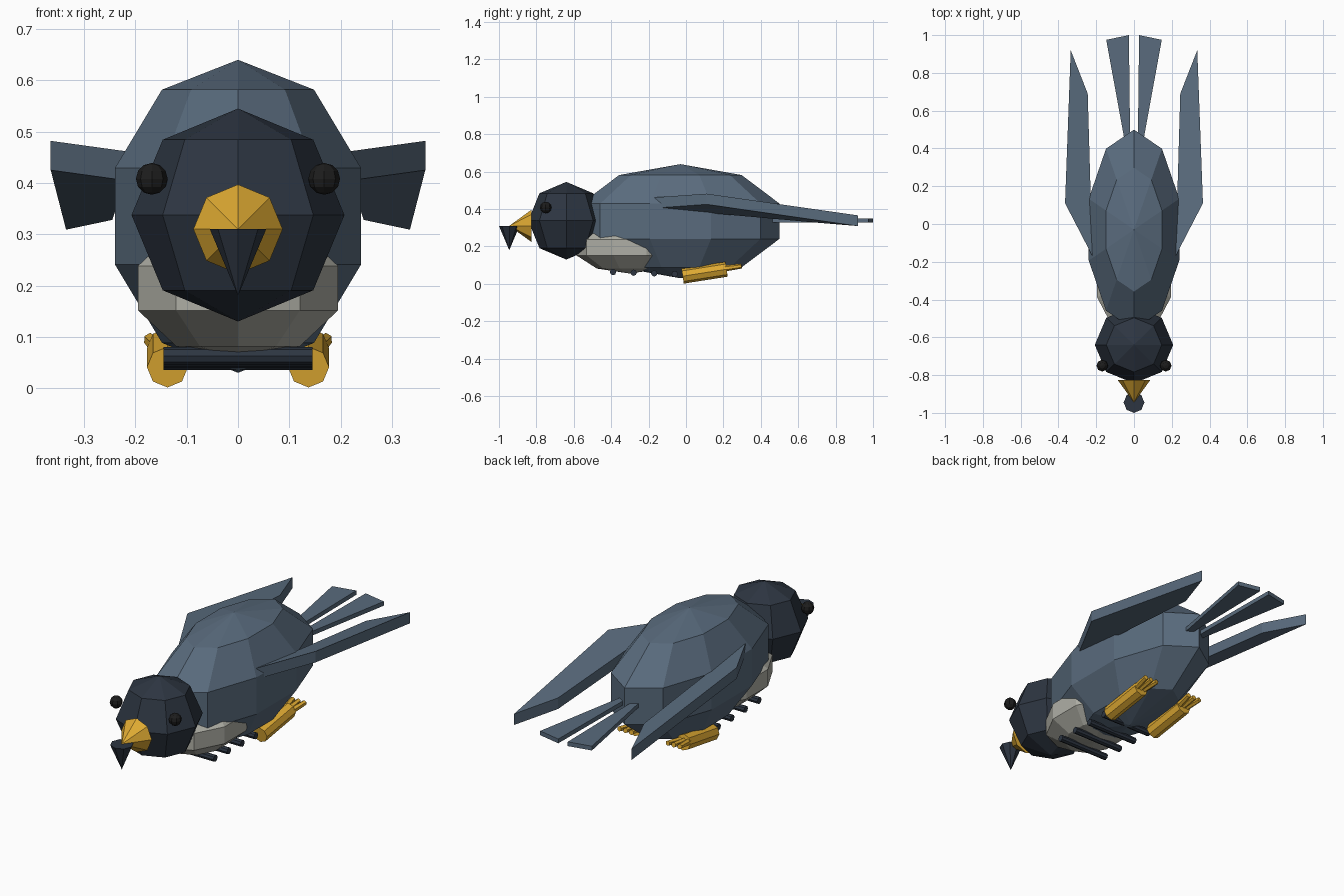
import bpy, bmesh
from mathutils import Vector, Matrix

if "Cube" in bpy.data.objects:
    bpy.data.objects.remove(bpy.data.objects["Cube"])


def material(name, rgb):
    m = bpy.data.materials.new(name)
    m.diffuse_color = (*rgb, 1)
    m.use_nodes = True
    m.node_tree.nodes["Principled BSDF"].inputs["Base Color"].default_value = m.diffuse_color
    return m


SLATE = material("slate", (0.10, 0.147, 0.205))
DARK = material("dark_slate", (0.026, 0.036, 0.053))
CREAM = material("cream", (0.43, 0.43, 0.38))
GOLD = material("gold", (0.73, 0.40, 0.032))
BLACK = material("black", (0.012, 0.012, 0.012))


def finish(name, bm, mat):
    bmesh.ops.recalc_face_normals(bm, faces=bm.faces)
    me = bpy.data.meshes.new(name)
    bm.to_mesh(me)
    bm.free()
    me.materials.append(mat)
    ob = bpy.data.objects.new(name, me)
    bpy.context.collection.objects.link(ob)
    return ob


def ball(name, centre, radii, segs, rings, mat):
    bm = bmesh.new()
    m = Matrix.Translation(centre) @ Matrix.Diagonal((*radii, 1))
    bmesh.ops.create_uvsphere(bm, u_segments=segs, v_segments=rings, radius=1, matrix=m)
    return finish(name, bm, mat)


def rod(name, a, b, r1, r2, mat, segs=8):
    a, b = Vector(a), Vector(b)
    d = b - a
    m = Matrix.Translation((a + b) / 2) @ d.to_track_quat('Z', 'Y').to_matrix().to_4x4()
    bm = bmesh.new()
    bmesh.ops.create_cone(bm, cap_ends=True, segments=segs, radius1=r1, radius2=r2,
                          depth=d.length, matrix=m)
    return finish(name, bm, mat)


def slab(name, points, thick, side, mat):
    # outline extruded straight down
    bm = bmesh.new()
    top = [bm.verts.new((x * side, y, z)) for x, y, z in points]
    low = [bm.verts.new((x * side, y, z - thick)) for x, y, z in points]
    bm.faces.new(top)
    bm.faces.new(low[::-1])
    n = len(points)
    for i in range(n):
        j = (i + 1) % n
        bm.faces.new((top[i], low[i], low[j], top[j]))
    return finish(name, bm, mat)


# body, breast and head
ball("body", (0, -0.03, 0.335), (0.265, 0.557, 0.305), 10, 5, SLATE)
ball("breast", (0, -0.30, 0.195), (0.2157, 0.30, 0.14), 10, 5, CREAM)
ball("head", (0, -0.64, 0.3375), (0.2075, 0.203, 0.2075), 8, 4, DARK)

# beak with hooked tip
rod("beak", (0, -0.825, 0.31), (0, -0.945, 0.31), 0.087, 0, GOLD)
rod("beak_hook", (0, -0.945, 0.31), (0, -0.945, 0.18), 0.055, 0, DARK)

# breast bars
for i in range(4):
    y, z = -0.39 + 0.11 * i, 0.063 - 0.0035 * i
    rod(f"breast_bar_{i}", (-0.145, y, z), (0.145, y, z), 0.017, 0.017, DARK)

for side, tag in ((-1, "left"), (1, "right")):
    ball(f"eye_{tag}", (0.168 * side, -0.75, 0.408), (0.031,) * 3, 8, 6, BLACK)

    # folded wing
    slab(f"wing_{tag}", [(0.22, -0.17, 0.462), (0.365, 0.11, 0.482),
                         (0.335, 0.92, 0.366), (0.245, 0.69, 0.385)], 0.057, side, SLATE)

    # tail feather
    slab(f"tail_feather_{tag}", [(0.02, 0.40, 0.35), (0.042, 0.40, 0.35),
                                 (0.147, 0.975, 0.35), (0.027, 1.0, 0.35)], 0.022, side, SLATE)

    # leg and toes
    x = 0.1375 * side
    rod(f"leg_{tag}", (x, -0.018, 0.041), (x, 0.217, 0.078), 0.04, 0.04, GOLD)
    for k in (-1, 0, 1):
        rod(f"toe_{tag}_{k + 1}", (x + 0.018 * k, 0.19, 0.08), (x + 0.034 * k, 0.297, 0.095),
            0.017, 0.013, GOLD, 6)
